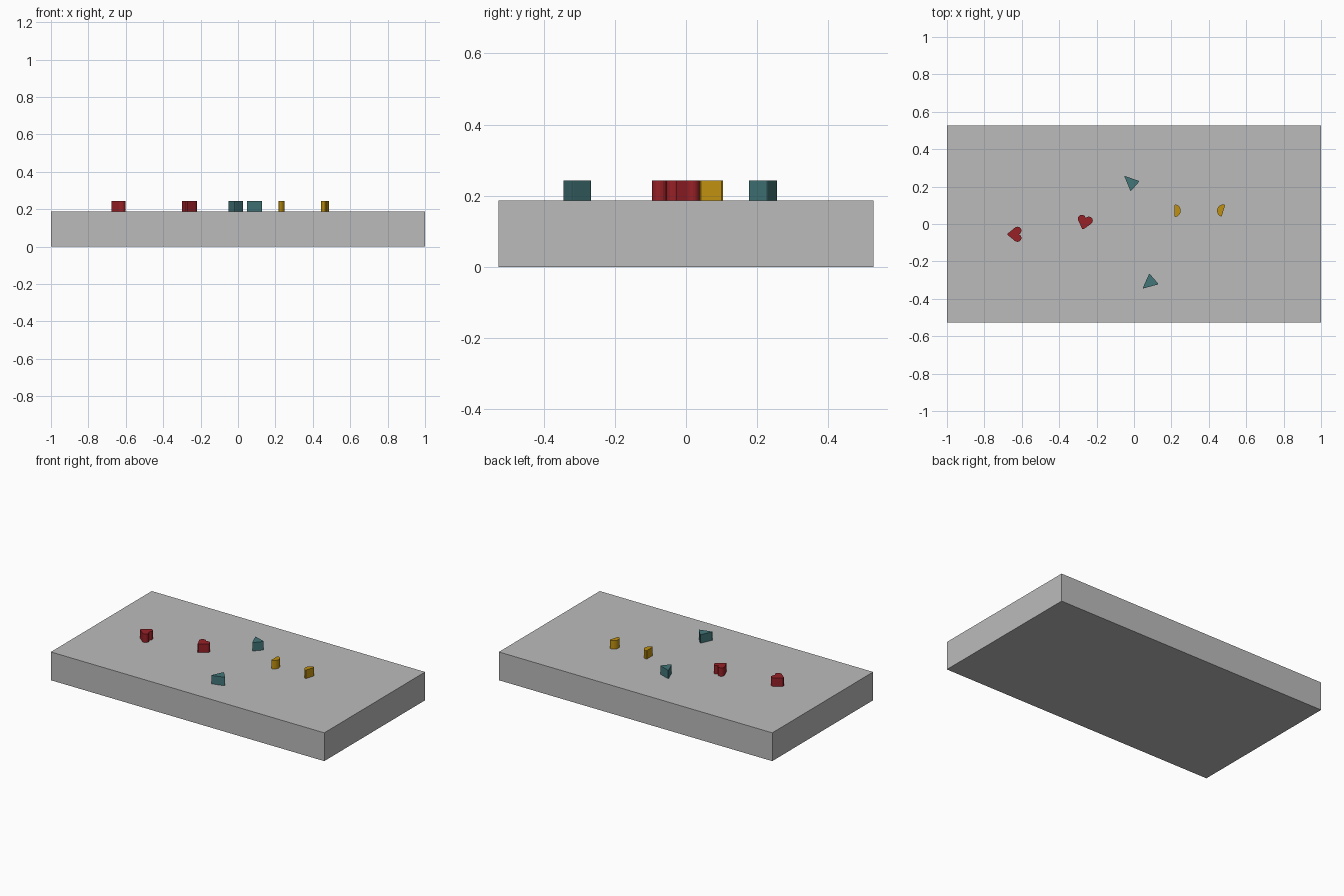
import bpy
import bmesh
from math import sin, cos, radians
from mathutils import Vector, Matrix

cube = bpy.data.objects.get("Cube")
if cube:
    bpy.data.objects.remove(cube, do_unlink=True)

SLAB_TOP = 0.187
PIECE_TOP = 0.243


def material(name, rgb):
    m = bpy.data.materials.new(name)
    m.use_nodes = True
    colour = (*rgb, 1)
    m.diffuse_color = colour
    m.node_tree.nodes["Principled BSDF"].inputs["Base Color"].default_value = colour
    return m


grey = material("grey", (0.5, 0.5, 0.5))
red = material("red", (0.31, 0.015, 0.02))
teal = material("teal", (0.055, 0.18, 0.19))
yellow = material("yellow", (0.52, 0.28, 0.005))


def prism(name, outline, bottom, top, mat, centre=(0, 0), turn=0):
    """Extrude a flat outline upward, then turn it and put it in place."""
    bm = bmesh.new()
    base = bm.faces.new([bm.verts.new((x, y, bottom)) for x, y in outline])
    lid = bmesh.ops.extrude_face_region(bm, geom=[base], use_keep_orig=True)
    for v in lid["geom"]:
        if isinstance(v, bmesh.types.BMVert):
            v.co.z = top
    bmesh.ops.recalc_face_normals(bm, faces=bm.faces)
    bm.transform(Matrix.Translation((*centre, 0)) @ Matrix.Rotation(radians(turn), 4, "Z"))
    mesh = bpy.data.meshes.new(name)
    bm.to_mesh(mesh)
    bm.free()
    mesh.materials.append(mat)
    obj = bpy.data.objects.new(name, mesh)
    bpy.context.collection.objects.link(obj)
    return obj


def arc(cx, cy, r, start, end, steps):
    angles = [radians(start + (end - start) * i / steps) for i in range(steps + 1)]
    return [(cx + r * cos(a), cy + r * sin(a)) for a in angles]


def rounded(corners, r, steps=4):
    """Round each corner with a short curve."""
    pts = [Vector(c) for c in corners]
    out = []
    for i, p in enumerate(pts):
        a = p + (pts[i - 1] - p).normalized() * r
        b = p + (pts[(i + 1) % len(pts)] - p).normalized() * r
        for k in range(steps + 1):
            t = k / steps
            out.append(tuple(a * (1 - t) ** 2 + p * 2 * t * (1 - t) + b * t * t))
    return out


# Slab
prism("slab", [(-1, -0.527), (1, -0.527), (1, 0.527), (-1, 0.527)], 0, SLAB_TOP, grey)

# Hearts, tip along local +x
lobe = arc(-0.015, 0.0195, 0.021, 50, 248, 10)
heart = [(0.037, 0.004)] + lobe + [(x, -y) for x, y in reversed(lobe[:-1])] + [(0.037, -0.004)]
prism("heart_outer", heart, SLAB_TOP, PIECE_TOP, red, (-0.638, -0.055), 180)
prism("heart_inner", heart, SLAB_TOP, PIECE_TOP, red, (-0.264, 0.009), -105)

# Triangles
back = [(-0.053, 0.258), (0.03, 0.229), (-0.018, 0.174)]
front = [(0.082, -0.264), (0.132, -0.322), (0.045, -0.346)]
for name, corners in (("triangle_back", back), ("triangle_front", front)):
    prism(name, rounded(corners, 0.008), SLAB_TOP, PIECE_TOP, teal)

# Half discs, flat side along local y
half = rounded(arc(0, 0, 0.034, -90, 90, 12), 0.004, 1)
prism("half_disc_inner", half, SLAB_TOP, PIECE_TOP, yellow, (0.216, 0.071), 0)
prism("half_disc_outer", half, SLAB_TOP, PIECE_TOP, yellow, (0.478, 0.071), 163)
